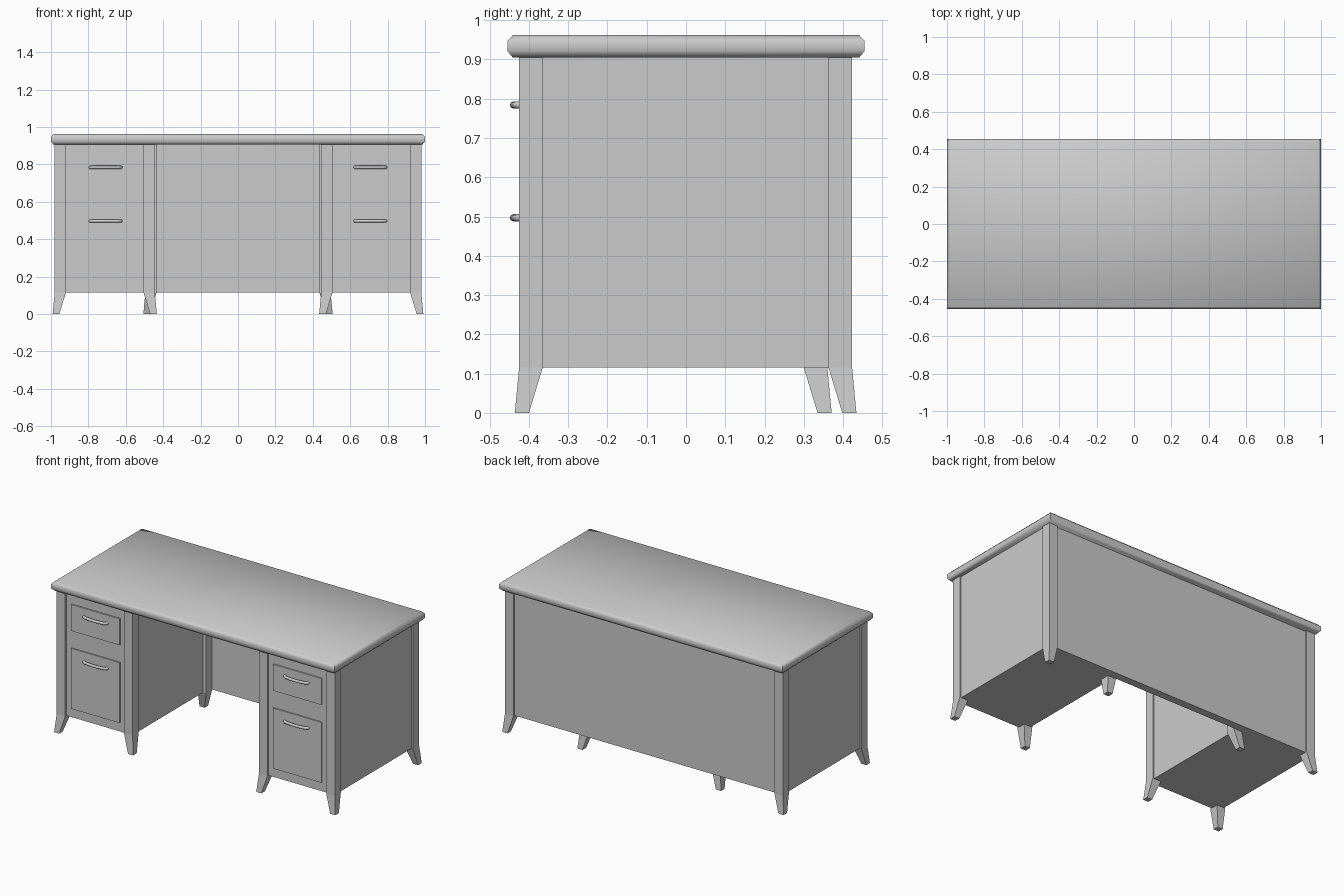
import bpy
import bmesh
from math import radians

if "Cube" in bpy.data.objects:
    bpy.data.objects.remove(bpy.data.objects["Cube"])

GREY = (0.6, 0.6, 0.6, 1)
grey = bpy.data.materials.new("plain grey")
grey.use_nodes = True
grey.diffuse_color = GREY
grey.node_tree.nodes["Principled BSDF"].inputs["Base Color"].default_value = GREY

FLOOR, TOP = 0.115, 0.907    # underside of the body and of the desktop


def add_object(name, bm):
    bmesh.ops.recalc_face_normals(bm, faces=bm.faces)
    mesh = bpy.data.meshes.new(name)
    bm.to_mesh(mesh)
    bm.free()
    mesh.materials.append(grey)
    obj = bpy.data.objects.new(name, mesh)
    bpy.context.collection.objects.link(obj)
    return obj


def smooth(obj, angle):
    bpy.ops.object.select_all(action='DESELECT')
    obj.select_set(True)
    bpy.context.view_layer.objects.active = obj
    bpy.ops.object.shade_smooth_by_angle(angle=radians(angle))


def loft(name, rings):
    """Join stacked rectangles (x0, x1, y0, y1, z) into a closed solid."""
    bm = bmesh.new()
    loops = [[bm.verts.new(p) for p in
              ((x0, y0, z), (x1, y0, z), (x1, y1, z), (x0, y1, z))]
             for x0, x1, y0, y1, z in rings]
    for low, high in zip(loops, loops[1:]):
        for i in range(4):
            j = (i + 1) % 4
            bm.faces.new((low[i], low[j], high[j], high[i]))
    bm.faces.new(loops[0])
    bm.faces.new(loops[-1])
    return add_object(name, bm)


def box(name, x0, x1, y0, y1, z0, z1):
    return loft(name, [(x0, x1, y0, y1, z0), (x0, x1, y0, y1, z1)])


def post(name, x, y, flare_x, flare_y):
    """Square post whose foot tapers and kicks out towards the flare signs."""
    h = 0.03

    def foot(c, s):
        return sorted((c + s * 0.005, c + s * 0.041))

    loft(name, [(*foot(x, flare_x), *foot(y, flare_y), 0),
                (x - h, x + h, y - h, y + h, FLOOR),
                (x - h, x + h, y - h, y + h, TOP)])


def handle(name, x, z):
    """Bowed round bar with both ends turned into the drawer front."""
    curve = bpy.data.curves.new(name, 'CURVE')
    curve.dimensions = '3D'
    curve.bevel_depth = 0.009
    curve.bevel_resolution = 2
    curve.resolution_u = 4
    curve.use_fill_caps = True
    half = [(0.083, -0.412), (0.078, -0.428), (0.055, -0.435)]
    path = [(-dx, y) for dx, y in half] + [(dx, y) for dx, y in reversed(half)]
    spline = curve.splines.new('BEZIER')
    spline.bezier_points.add(len(path) - 1)
    for point, (dx, y) in zip(spline.bezier_points, path):
        point.co = (x + dx, y, z)
        point.handle_left_type = point.handle_right_type = 'AUTO'
    temp = bpy.data.objects.new(name, curve)
    bpy.context.collection.objects.link(temp)
    mesh = bpy.data.meshes.new_from_object(
        temp.evaluated_get(bpy.context.evaluated_depsgraph_get()))
    bpy.data.objects.remove(temp)
    bm = bmesh.new()
    bm.from_mesh(mesh)
    bpy.data.meshes.remove(mesh)
    obj = add_object(name, bm)
    obj.data.materials.clear()
    obj.data.materials.append(grey)
    smooth(obj, 50)


# Desktop with a softened rim
EDGE = 0.014
loft("desktop", [(-1 + i, 1 - i, -0.455 + i, 0.455 - i, z) for i, z in
                 ((EDGE, 0.905), (0, 0.922), (0, 0.947), (EDGE, 0.962))])
smooth(bpy.data.objects["desktop"], 55)

# Panel closing the back, between the rear corner posts
box("back_panel", -0.93, 0.93, 0.362, 0.412, FLOOR, TOP)

for side, s in (("right", -1), ("left", 1)):
    # Pedestal cabinet, set back slightly from its posts
    x0, x1 = sorted((s * 0.97, s * 0.455))
    box(f"{side}_cabinet", x0, x1, -0.413, 0.37, FLOOR, TOP)

    # Four splayed posts
    post(f"{side}_outer_front_post", s * 0.95, -0.395, s, -1)
    post(f"{side}_inner_front_post", s * 0.475, -0.395, -s, -1)
    post(f"{side}_outer_back_post", s * 0.95, 0.393, s, 1)
    post(f"{side}_inner_back_post", s * 0.465, 0.33, s, 1)

    # Raised drawer fronts with their pulls
    x0, x1 = sorted((s * 0.882, s * 0.54))
    for level, z0, z1, pull in (("upper", 0.668, 0.836, 0.784),
                                ("lower", 0.172, 0.557, 0.497)):
        box(f"{side}_{level}_drawer", x0, x1, -0.421, -0.40, z0, z1)
        handle(f"{side}_{level}_handle", s * 0.708, pull)
